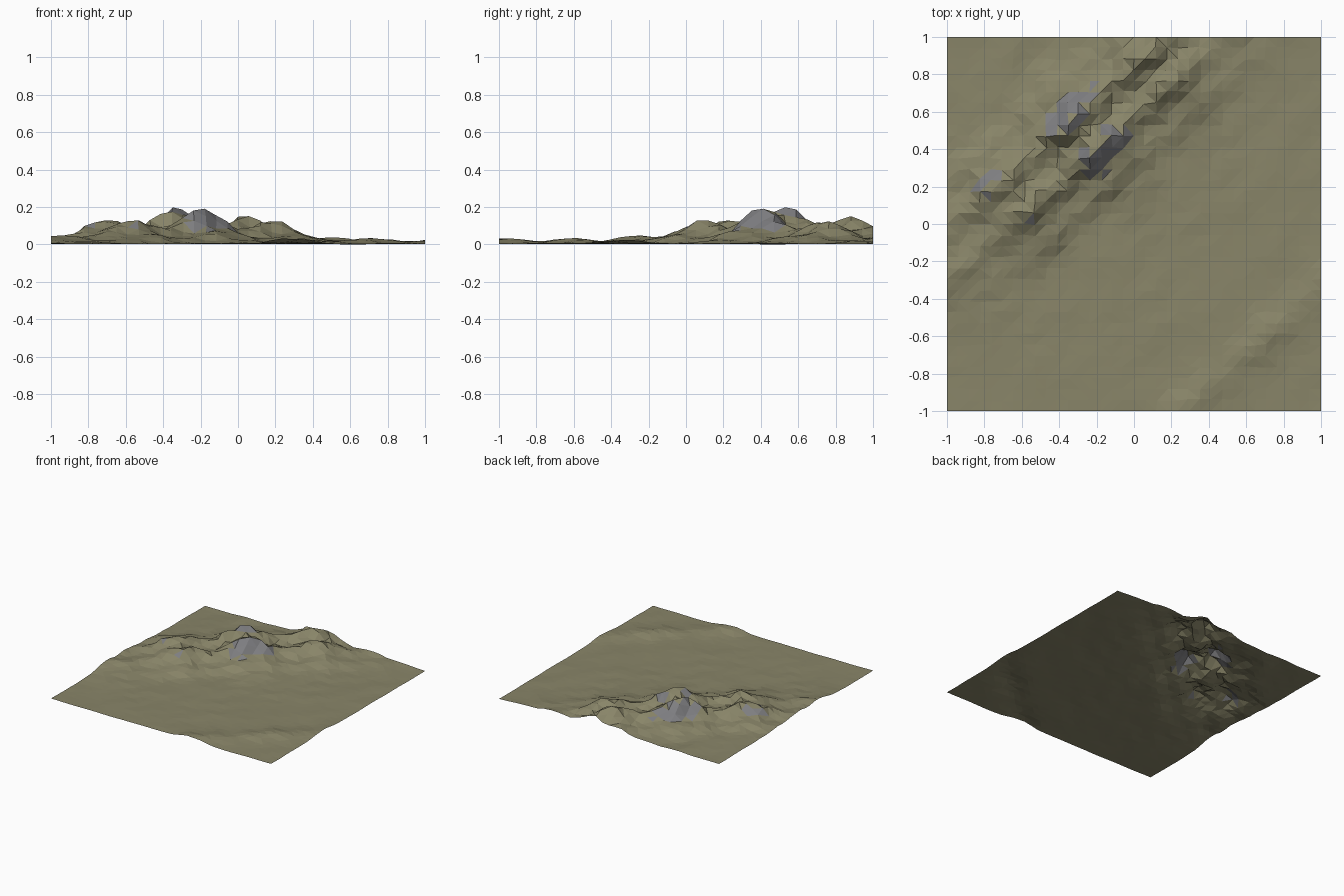
import bpy, bmesh, math
from mathutils import noise, Vector

if "Cube" in bpy.data.objects:
    bpy.data.objects.remove(bpy.data.objects["Cube"])

N = 34  # grid cells per side


def bump(t, centre, width):
    return math.exp(-((t - centre) / width) ** 2)


def height(x, y):
    # u runs along the ridges, v runs across them
    u, v = 0.75 * x + 0.66 * y, -0.66 * x + 0.75 * y
    v += 0.018 * math.sin(u * 2 * math.pi / 0.21)
    wave = 0.74 + 0.26 * math.cos(2 * math.pi * (u - 0.12) / 0.54)
    a = wave * bump(u, 0.12, 0.85)
    # broad skirt, twin main ridges, shoulders, small outlying ridge
    z = 0.012 + a * (0.075 * bump(v, 0.53, 0.30)
                     + 0.135 * bump(v, 0.635, 0.075)
                     + 0.12 * bump(v, 0.43, 0.08)
                     + 0.035 * bump(v, 0.25, 0.06)
                     + 0.035 * bump(v, 0.82, 0.06))
    z += 0.03 * wave * bump(v, -0.92, 0.09)
    n = noise.noise(Vector((u * 4, v * 9, 3.7)))
    return z + n * (0.004 + 0.022 * a * bump(v, 0.5, 0.45))


def material(name, colour):
    m = bpy.data.materials.new(name)
    m.diffuse_color = (*colour, 1)
    m.use_nodes = True
    m.node_tree.nodes["Principled BSDF"].inputs["Base Color"].default_value = m.diffuse_color
    return m


# terrain sheet
bm = bmesh.new()
bmesh.ops.create_grid(bm, x_segments=N, y_segments=N, size=1)
for p in bm.verts:
    x, y = p.co.x, p.co.y
    if max(abs(x), abs(y)) < 0.99:
        x += 0.012 * noise.noise(Vector((x * 9, y * 9, 1)))
        y += 0.012 * noise.noise(Vector((x * 9, y * 9, 8)))
    p.co = (x, y, height(x, y))
low = min(p.co.z for p in bm.verts)
for p in bm.verts:
    p.co.z -= low
bmesh.ops.triangulate(bm, faces=bm.faces[:], quad_method='SHORT_EDGE')
bm.normal_update()

# bare rock on the steep outer flanks of the peaks
rock_spots = [(-0.40, 0.60, 0.13), (-0.27, 0.72, 0.09), (-0.79, 0.23, 0.09),
              (-0.22, 0.33, 0.09), (-0.11, 0.44, 0.09), (-0.65, -0.03, 0.12)]
for f in bm.faces:
    c = f.calc_center_median()
    near = any(math.hypot(c.x - x, c.y - y) < r for x, y, r in rock_spots)
    if near and f.normal.z < 0.84 and c.z > 0.07:
        f.material_index = 1

mesh = bpy.data.meshes.new("terrain")
bm.to_mesh(mesh)
bm.free()
mesh.materials.append(material("grass", (0.25, 0.235, 0.14)))
mesh.materials.append(material("rock", (0.21, 0.21, 0.22)))
bpy.context.collection.objects.link(bpy.data.objects.new("terrain", mesh))
